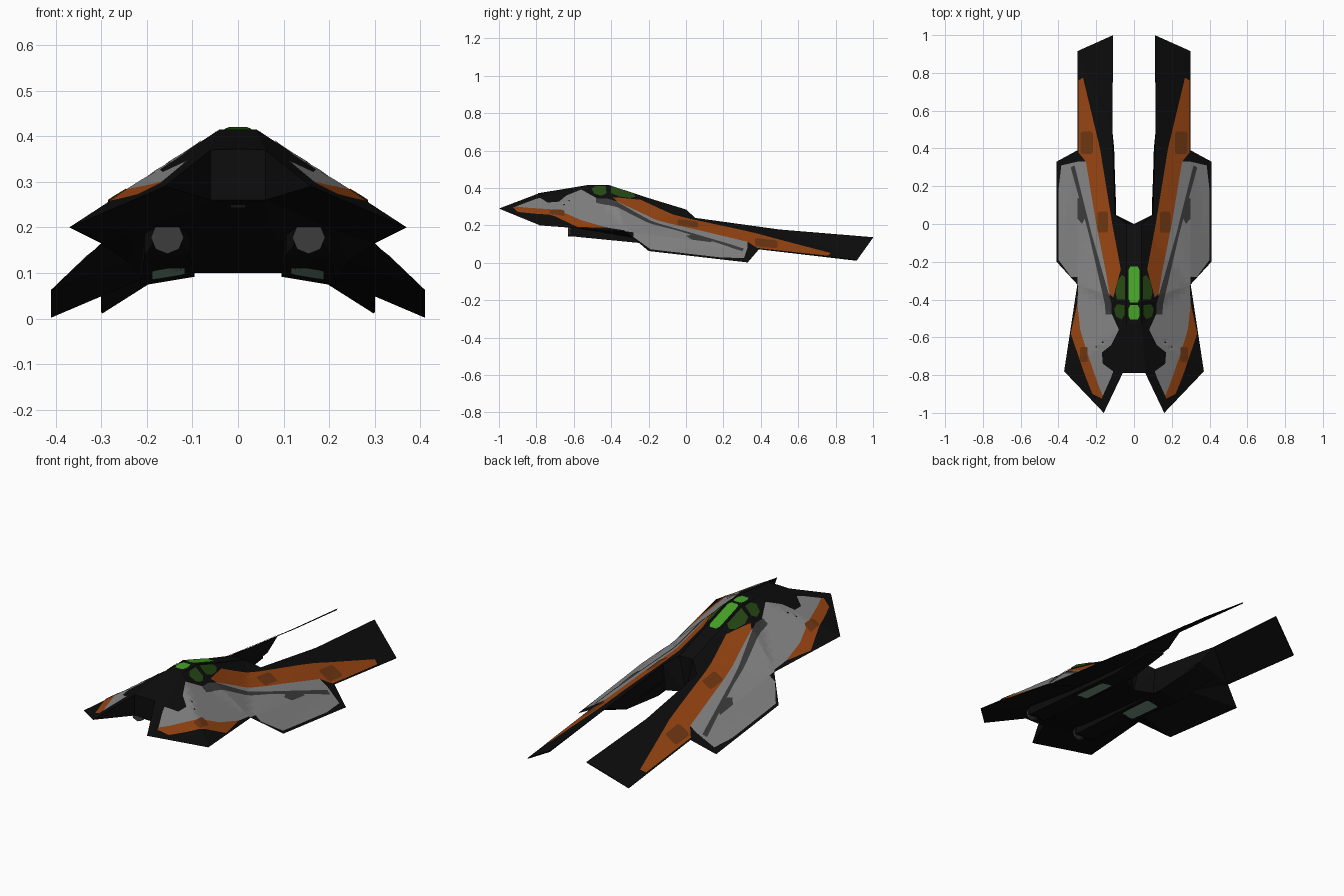
import bpy, bmesh
from mathutils import Vector
from mathutils.bvhtree import BVHTree

if "Cube" in bpy.data.objects:
    bpy.data.objects.remove(bpy.data.objects["Cube"])


def mat(name, rgb):
    m = bpy.data.materials.new(name)
    m.diffuse_color = (*rgb, 1)
    m.use_nodes = True
    m.node_tree.nodes["Principled BSDF"].inputs["Base Color"].default_value = m.diffuse_color
    return m


BLACK = mat("hull black", (0.004, 0.004, 0.004))
GREY = mat("panel grey", (0.24, 0.24, 0.24))
DARK = mat("dark grey", (0.045, 0.045, 0.045))
ORANGE = mat("orange", (0.32, 0.06, 0.006))
RUST = mat("dark orange", (0.16, 0.038, 0.006))
GREEN = mat("bright green", (0.06, 0.36, 0.02))
MOSS = mat("dark green", (0.02, 0.07, 0.007))
PAD = mat("pale green", (0.18, 0.32, 0.23))


def finish(name, bm, material):
    """Turn a right-hand half into an object mirrored across x = 0."""
    me = bpy.data.meshes.new(name)
    bm.to_mesh(me)
    ob = bpy.data.objects.new(name, me)
    bpy.context.collection.objects.link(ob)
    me.materials.append(material)
    mod = ob.modifiers.new("mirror", 'MIRROR')
    mod.use_clip = True
    mod.merge_threshold = 0.0005
    return ob


def solid(name, points, faces, material):
    """Faceted half from named points; returns a tree for draping plates."""
    bm = bmesh.new()
    v = {k: bm.verts.new(p) for k, p in points.items()}
    for f in faces:
        bm.faces.new([v[k] for k in f.split()])
    bmesh.ops.recalc_face_normals(bm, faces=bm.faces)
    bmesh.ops.triangulate(bm, faces=bm.faces)
    finish(name, bm, material)
    return BVHTree.FromBMesh(bm)


def drape(name, outline, material, tree, lift=0.003, side=1):
    """Thin painted plate: an xy outline laid onto a surface from above or below."""
    bm = bmesh.new()
    f = bm.faces.new([bm.verts.new((x, y, 0)) for x, y in outline])
    f.normal_update()
    if f.normal.z * side < 0:
        f.normal_flip()
    bmesh.ops.triangulate(bm, faces=bm.faces)
    for axis, lo, n in ((Vector((1, 0, 0)), 0.0, 15), (Vector((0, 1, 0)), -1.0, 66)):
        for i in range(1, n):
            bmesh.ops.bisect_plane(bm, geom=bm.verts[:] + bm.edges[:] + bm.faces[:],
                                   plane_co=axis * (lo + i * 0.03), plane_no=axis)
    for v in bm.verts:
        hit = tree.ray_cast(Vector((max(v.co.x, 0.0005), v.co.y, side)), Vector((0, 0, -side)))[0]
        if hit:
            v.co.z = hit.z + side * lift
    bad = [v for v in bm.verts if abs(v.co.z) < 1e-7]
    bmesh.ops.delete(bm, geom=bad, context='VERTS')
    return finish(name, bm, material)


# Hull: upper facets, thin wing and prong edges, belly
P = {
    'A0': (0, -.79, .372), 'M0': (0, -.53, .415), 'N0': (0, -.41, .415),
    'O0': (0, -.19, .343), 'L0': (0, 0, .285),
    'A': (.06, -.79, .37), 'M': (.04, -.53, .415), 'N': (.04, -.41, .415),
    'O': (.04, -.19, .343), 'L': (.04, 0, .285),
    'B': (.16, -1, .29), 'C': (.37, -.78, .2), 'D': (.30, -.32, .165),
    'E': (.41, -.2, .063), 'F': (.41, .33, .002), 'G': (.30, .39, .072),
    'H': (.30, .915, .015), 'I': (.11, 1, .137), 'J': (.115, .5, .178),
    'K': (.10, .05, .24), 'H2': (.298, .912, .011), 'I2': (.11, .997, .130),
    'a0': (0, -.79, .26), 'a': (.06, -.79, .26), 'b': (.22, -.6, .19),
    'c': (.24, -.2, .125), 'd': (.215, .2, .085), 'e': (.095, .04, .1),
    'e0': (0, 0, .1), 'f': (.105, .4, .13), 'm': (.08, -.55, .17), 'm0': (0, -.55, .17),
}
top = ["A0 A M M0", "M0 M N N0", "N0 N O O0", "O0 O L L0", "M A B", "M B C", "M C D",
       "N M D", "N D O", "O D L", "L D K", "K D J", "J D G", "D E F G", "J G H I"]
under = ["A0 A a a0", "A B a", "a B b", "B C b", "C D b", "D c b", "D E c", "E F c",
         "F d c", "F G d", "G f d", "G J f", "K J f e", "f e d", "L0 L K e e0",
         "a0 a m m0", "m0 m e e0", "a b m", "m b c", "m c e", "c d e",
         "J G H2 I2", "H I I2 H2", "G H H2", "J I I2"]
hull = solid("hull", P, top + under, BLACK)

# Engine nacelles under the body: four-sided loft along y
rings = [(-.625, .125, .185, .165, .165, .20), (-.585, .105, .205, .139, .139, .22),
         (.10, .095, .215, .092, .072, .15), (.36, .105, .215, .115, .085, .13)]
pts, faces = {}, []
for i, (y, x0, x1, z0, z1, zt) in enumerate(rings):
    for j, p in enumerate(((x0, y, z0), (x1, y, z1), (x1, y, zt), (x0, y, zt))):
        pts[f"{i}{j}"] = p
    if i:
        faces += [f"{i-1}{j} {i-1}{(j+1)%4} {i}{(j+1)%4} {i}{j}" for j in range(4)]
faces += ["00 01 02 03", "30 31 32 33"]
nacelle = solid("nacelles", pts, faces, BLACK)

# Eight-sided intake caps
bm = bmesh.new()
bmesh.ops.create_cone(bm, cap_ends=True, segments=8, radius1=.036, radius2=.036, depth=.05)
for v in bm.verts:
    v.co = Vector((.155 + v.co.x, -.605 + v.co.z, .178 + v.co.y))
bmesh.ops.recalc_face_normals(bm, faces=bm.faces)
finish("intakes", bm, DARK)

# Grey wing panel and orange stripes
drape("wing_panel", [(.385, .31), (.40, .18), (.40, -.19), (.295, -.33), (.30, -.42), (.285, -.56),
                     (.245, -.69), (.19, -.85), (.165, -.91), (.12, -.81), (.11, -.78), (.165, -.74),
                     (.17, -.68), (.12, -.64), (.08, -.56), (.125, -.46), (.13, -.37), (.15, -.25),
                     (.2, 0), (.255, .33), (.30, .33)], GREY, hull)
drape("nose_stripe", [(.30, -.42), (.335, -.58), (.26, -.80), (.22, -.90), (.17, -.925),
                      (.165, -.91), (.19, -.85), (.245, -.69), (.285, -.56)], ORANGE, hull)
drape("prong_stripe", [(.27, .775), (.295, .76), (.295, .38), (.255, .33), (.2, 0), (.15, -.25),
                       (.13, -.37), (.11, -.39), (.07, -.24), (.115, 0), (.18, .4)], ORANGE, hull)

# Dark seam, recess and worn patches
drape("panel_seam", [(.335, .30), (.315, .31), (.225, -.05), (.12, -.42), (.12, -.48), (.15, -.48),
                     (.155, -.42), (.24, -.05)], DARK, hull, .005)
drape("panel_recess", [(.30, .14), (.27, .12), (.255, .04), (.275, 0), (.30, .03)], DARK, hull, .005)


def patch(name, x, y, w, h, material, lift=.005, tree=hull, side=1):
    """Plate with clipped corners."""
    c = min(w, h) * .3
    pts = [(x + sx * (w - dx), y + sy * (h - dy)) for sx, sy, dx, dy in
           ((1, 1, 0, c), (1, 1, c, 0), (-1, 1, c, 0), (-1, 1, 0, c),
            (-1, -1, 0, c), (-1, -1, c, 0), (1, -1, c, 0), (1, -1, 0, c))]
    drape(name, pts, material, tree, lift, side)


patch("prong_patch", .25, .43, .033, .06, RUST)
patch("stripe_patch", .165, .01, .027, .055, RUST)
patch("nose_patch", .265, -.69, .02, .04, RUST, .006)

# Cockpit windows
for name, y0, y1 in (("front_canopy", -.505, -.43), ("rear_canopy", -.415, -.225)):
    drape(name, [(0, y0), (.02, y0), (.03, y0 + .02), (.03, y1 - .02), (.02, y1), (0, y1)],
          GREEN, hull, .005)
drape("front_side_window", [(.05, -.43), (.05, -.48), (.065, -.505), (.095, -.49), (.105, -.45),
                            (.09, -.425)], MOSS, hull, .006)
drape("rear_side_window", [(.048, -.40), (.09, -.40), (.098, -.36), (.085, -.30), (.065, -.27),
                           (.048, -.28)], MOSS, hull, .006)

# Underside thruster pads and chin slot
patch("thruster_pads", .152, -.135, .036, .105, PAD, .004, nacelle, -1)
drape("chin_slot", [(0, -.775), (.016, -.775), (.016, -.755), (0, -.755)], DARK, hull, .004, -1)
